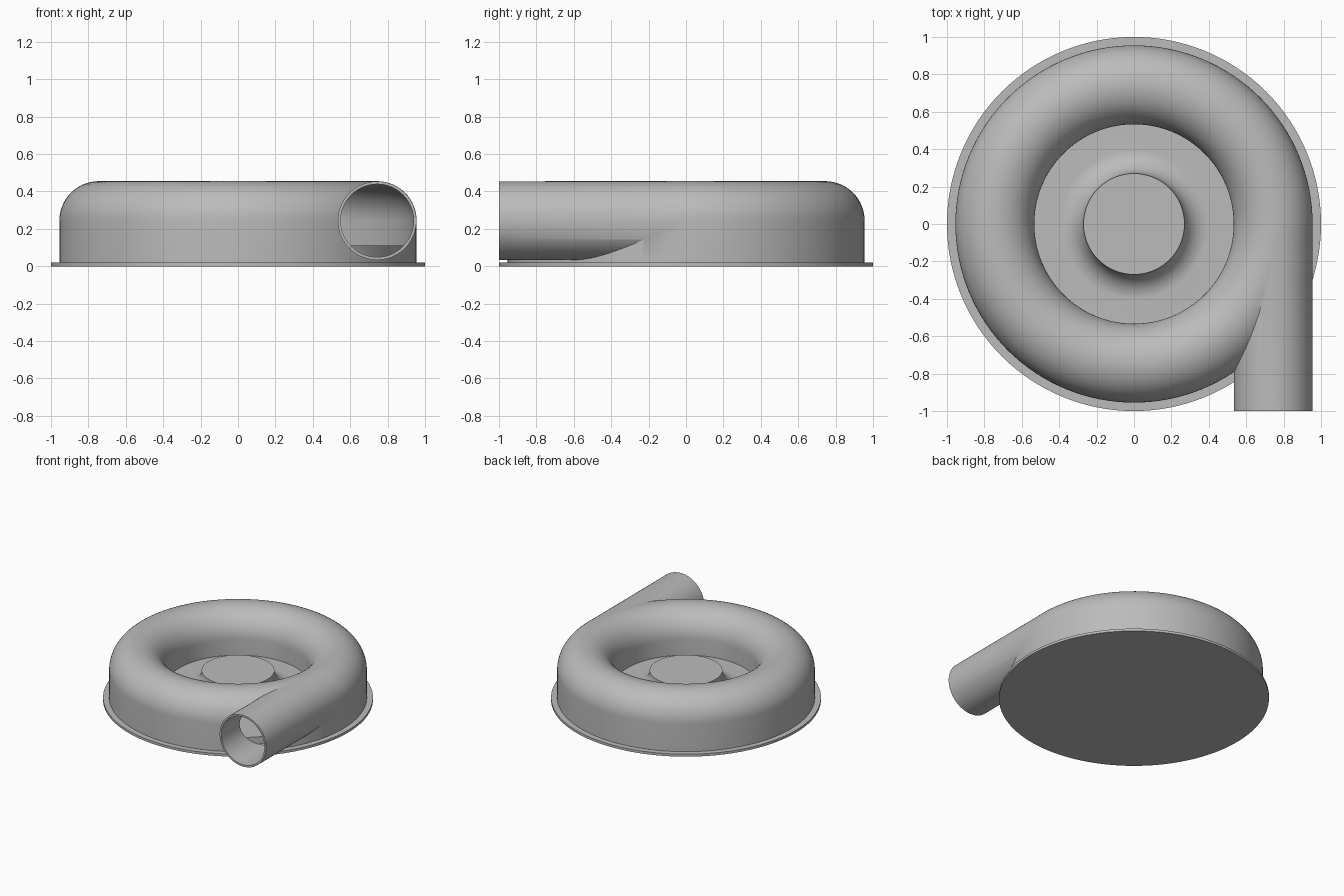
import bpy, bmesh, math
from mathutils import Matrix

cube = bpy.data.objects.get("Cube")
if cube:
    bpy.data.objects.remove(cube, do_unlink=True)

grey = bpy.data.materials.new("grey_metal")
grey.use_nodes = True
colour = (0.5, 0.5, 0.5, 1)
grey.diffuse_color = colour
grey.node_tree.nodes["Principled BSDF"].inputs["Base Color"].default_value = colour

SEG = 128
TUBE_R, TUBE_X, TUBE_Z, WALL = 0.211, 0.744, 0.244, 0.015


def finish(name, bm):
    bmesh.ops.recalc_face_normals(bm, faces=bm.faces)
    mesh = bpy.data.meshes.new(name)
    bm.to_mesh(mesh)
    bm.free()
    mesh.materials.append(grey)
    obj = bpy.data.objects.new(name, mesh)
    bpy.context.collection.objects.link(obj)
    return obj


def revolve(name, profile, closed=True):
    """Spin (radius, z) points around z; an open profile starts and ends on the axis."""
    bm = bmesh.new()
    verts = [bm.verts.new((r, 0, z)) for r, z in profile]
    pairs = list(zip(verts, verts[1:]))
    if closed:
        pairs.append((verts[-1], verts[0]))
    edges = [bm.edges.new(p) for p in pairs]
    bmesh.ops.spin(bm, geom=verts + edges, cent=(0, 0, 0), axis=(0, 0, 1),
                   angle=math.tau, steps=SEG, use_merge=True)
    bmesh.ops.remove_doubles(bm, verts=bm.verts, dist=1e-5)
    return finish(name, bm)


def arc(cx, cz, radius, start, end, steps):
    angles = [math.radians(start + (end - start) * i / steps) for i in range(steps + 1)]
    return [(cx + radius * math.cos(a), cz + radius * math.sin(a)) for a in angles]


def pipe(name, radius, y0, y1):
    bm = bmesh.new()
    place = Matrix.Translation((TUBE_X, (y0 + y1) / 2, TUBE_Z)) @ Matrix.Rotation(math.pi / 2, 4, 'X')
    bmesh.ops.create_cone(bm, cap_ends=True, segments=64, radius1=radius, radius2=radius,
                          depth=y1 - y0, matrix=place)
    return finish(name, bm)


def activate(obj):
    bpy.ops.object.select_all(action='DESELECT')
    obj.select_set(True)
    bpy.context.view_layer.objects.active = obj


def combine(obj, other, operation):
    activate(obj)
    mod = obj.modifiers.new("combine", 'BOOLEAN')
    mod.operation, mod.object, mod.solver = operation, other, 'EXACT'
    bpy.ops.object.modifier_apply(modifier=mod.name)
    bpy.data.objects.remove(other, do_unlink=True)


# Base plate
base = revolve("base_plate", [(0, 0), (1, 0), (1, 0.02), (0, 0.02)], closed=False)

# Rounded ring housing with a tangential outlet pipe, hollowed out
inner_r, outer_r = TUBE_X - TUBE_R, TUBE_X + TUBE_R
housing = revolve("housing", [(inner_r, 0.02), (outer_r, 0.02)]
                  + arc(TUBE_X, TUBE_Z, TUBE_R, 0, 180, 32))
combine(housing, pipe("outlet_pipe", TUBE_R - 0.001, -1, 0), 'UNION')
lip = 0.115
cavity = revolve("cavity_cutter", [(inner_r - 0.05, 0), (outer_r - WALL, 0)]
                 + arc(TUBE_X, TUBE_Z, TUBE_R - WALL, 0, 180, 32)
                 + [(inner_r + WALL, lip), (inner_r - 0.05, lip)])
combine(housing, cavity, 'DIFFERENCE')
combine(housing, pipe("bore_cutter", TUBE_R - WALL - 0.001, -1.1, 0), 'DIFFERENCE')

# Impeller: back plate flaring up into a flat-topped hub
flare = arc(0.40, 0.24, 0.13, 270, 180, 20)
impeller = revolve("impeller", [(0, 0.05), (0.9, 0.05), (0.9, 0.11)] + flare + [(0, 0.24)],
                   closed=False)

for obj in (base, housing, impeller):
    activate(obj)
    bpy.ops.object.shade_smooth_by_angle(angle=math.radians(30))
